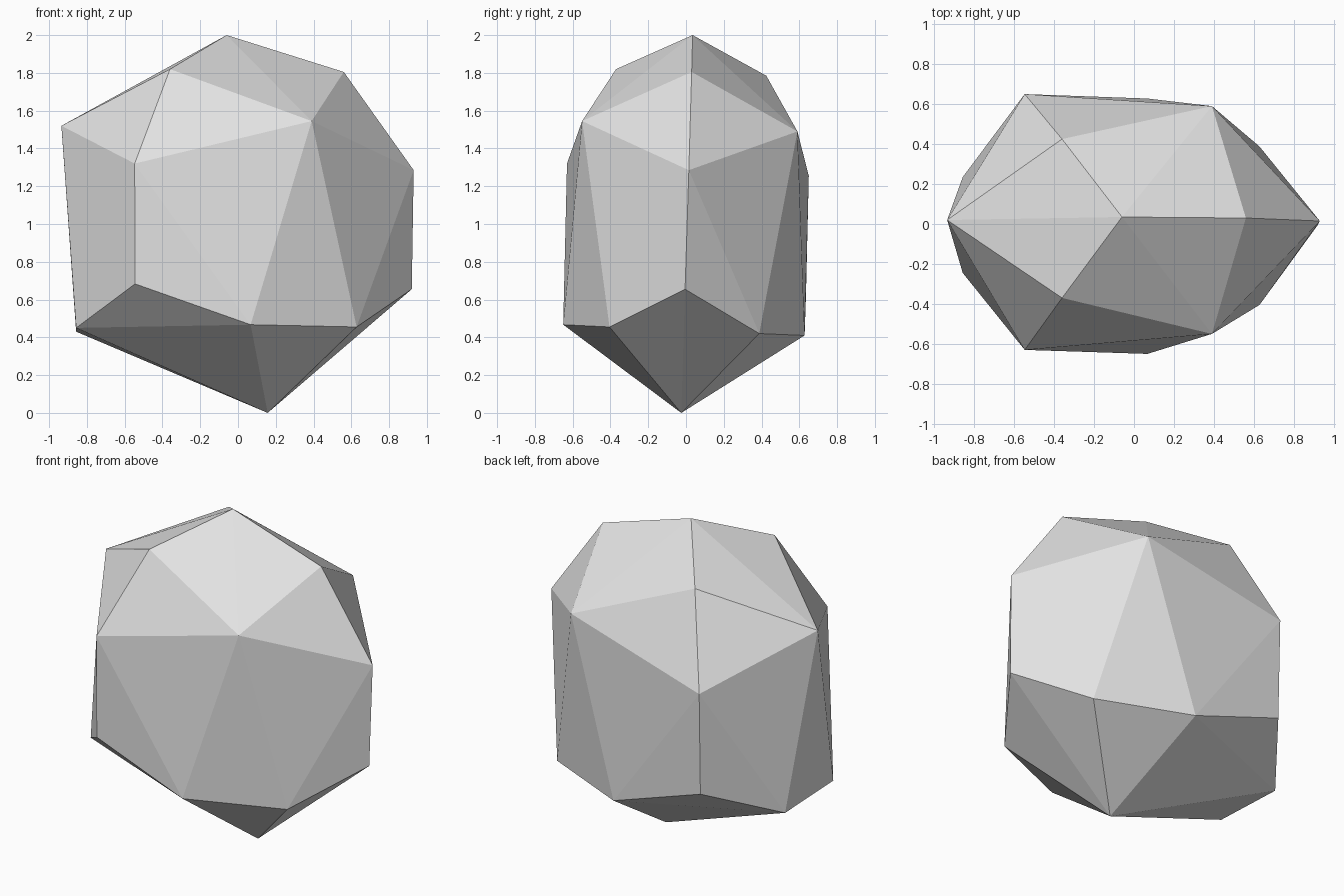
import bpy, bmesh

if "Cube" in bpy.data.objects:
    bpy.data.objects.remove(bpy.data.objects["Cube"])

# one flat stone colour
stone = bpy.data.materials.new("pale grey stone")
stone.diffuse_color = (0.76, 0.76, 0.76, 1)
stone.use_nodes = True
stone.node_tree.nodes["Principled BSDF"].inputs["Base Color"].default_value = stone.diffuse_color

# corners along the middle ridge (x, y, z)
ridge = [(-0.06, 0.035, 2.0), (0.56, 0.03, 1.805), (-0.935, 0.02, 1.52),
         (0.93, 0.015, 1.285), (0.92, -0.005, 0.655), (0.157, -0.025, 0.0)]

# front/back corner pairs: x, (front y, z), (back y, z)
pairs = [(-0.36, (-0.37, 1.82), (0.425, 1.785)),
         (0.39, (-0.55, 1.545), (0.59, 1.49)),
         (-0.547, (-0.63, 1.32), (0.65, 1.255)),
         (0.628, (-0.405, 0.455), (0.388, 0.42)),
         (0.067, (-0.65, 0.467), (0.628, 0.41)),
         (-0.545, (-0.63, 0.683), (0.635, 0.617)),
         (-0.857, (-0.245, 0.45), (0.235, 0.43))]

# faceted boulder: convex hull around the corners
bm = bmesh.new()
for p in ridge:
    bm.verts.new(p)
for x, *sides in pairs:
    for y, z in sides:
        bm.verts.new((x, y, z))
bmesh.ops.convex_hull(bm, input=bm.verts[:])
bmesh.ops.recalc_face_normals(bm, faces=bm.faces[:])

mesh = bpy.data.meshes.new("boulder")
bm.to_mesh(mesh)
bm.free()
mesh.materials.append(stone)
boulder = bpy.data.objects.new("boulder", mesh)
bpy.context.collection.objects.link(boulder)
